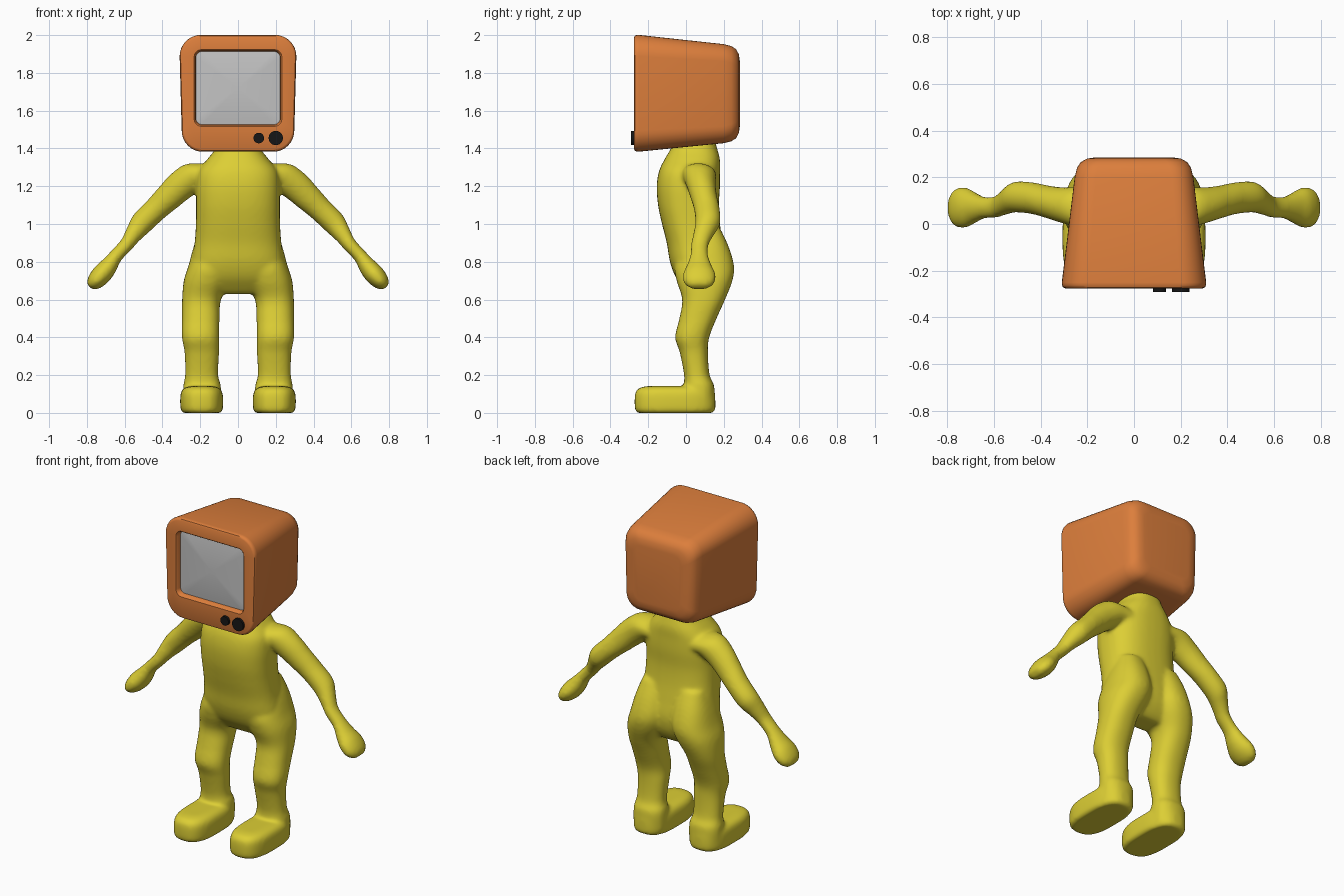
import bpy, bmesh
from math import sin, cos, pi, radians
from mathutils import Vector

cube = bpy.data.objects.get("Cube")
if cube:
    bpy.data.objects.remove(cube)


def material(name, rgb):
    m = bpy.data.materials.new(name)
    m.use_nodes = True
    color = (*rgb, 1)
    m.diffuse_color = color
    m.node_tree.nodes["Principled BSDF"].inputs["Base Color"].default_value = color
    return m


yellow = material("yellow", (0.72, 0.62, 0.035))
orange = material("orange", (0.72, 0.21, 0.045))
grey = material("screen grey", (0.55, 0.55, 0.55))
black = material("black", (0.008, 0.008, 0.008))


def loft(bm, rings, cap_start=True):
    """Bridge rings of equal point count, closing the ends."""
    loops = [[bm.verts.new(p) for p in ring] for ring in rings]
    n = len(loops[0])
    for a, b in zip(loops, loops[1:]):
        for i in range(n):
            j = (i + 1) % n
            bm.faces.new((a[i], a[j], b[j], b[i]))
    if cap_start:
        bm.faces.new(loops[0][::-1])
    bm.faces.new(loops[-1])


def refine(rows, steps=5):
    """Catmull-Rom interpolation of section parameters."""
    out = []
    for i in range(len(rows) - 1):
        p0, p3 = rows[max(i - 1, 0)], rows[min(i + 2, len(rows) - 1)]
        for k in range(steps):
            t = k / steps
            out.append([b + 0.5 * t * (c - a + t * (2*a - 5*b + 4*c - d + t * (3*(b - c) + d - a)))
                        for a, b, c, d in zip(p0, rows[i], rows[i + 1], p3)])
    return out + [list(rows[-1])]


def oval(center, u, v, power=2.0, n=40):
    """Superellipse ring spanned by the half-axes u and v."""
    def f(c):
        return abs(c) ** (2 / power) * (1 if c > 0 else -1)
    c, u, v = Vector(center), Vector(u), Vector(v)
    return [c + u * f(cos(2 * pi * i / n)) + v * f(sin(2 * pi * i / n)) for i in range(n)]


def box_sections(rows, side, power):
    """Horizontal sections given as z, x0, x1, y0, y1."""
    return [oval((side * (x0 + x1) / 2, (y0 + y1) / 2, z),
                 ((x1 - x0) / 2, 0, 0), (0, (y1 - y0) / 2, 0), power)
            for z, x0, x1, y0, y1 in rows]


def finish(name, bm, mats, angle):
    bmesh.ops.recalc_face_normals(bm, faces=bm.faces)
    mesh = bpy.data.meshes.new(name)
    bm.to_mesh(mesh)
    bm.free()
    ob = bpy.data.objects.new(name, mesh)
    bpy.context.collection.objects.link(ob)
    for m in mats:
        mesh.materials.append(m)
    smooth(ob, angle)
    return ob


def smooth(ob, angle):
    bpy.ops.object.select_all(action="DESELECT")
    ob.select_set(True)
    bpy.context.view_layer.objects.active = ob
    bpy.ops.object.shade_smooth_by_angle(angle=radians(angle))


# Body sections
torso = [(z, -w, w, y0, y1) for z, w, y0, y1 in (
    (1.48, .10, -.04, .14), (1.40, .12, -.08, .165), (1.34, .165, -.115, .18),
    (1.28, .21, -.143, .18), (1.2, .222, -.155, .18), (1.1, .222, -.148, .174),
    (1.0, .223, -.127, .18), (.9, .23, -.102, .195), (.8, .245, -.085, .21),
    (.72, .25, -.055, .20), (.66, .23, -.01, .17), (.63, .17, .02, .14))]
leg = [(.98, .05, .20, .03, .18), (.88, .03, .235, -.02, .226), (.78, .02, .262, -.06, .254),
       (.7, .04, .287, -.05, .246), (.6, .09, .296, -.02, .207), (.5, .098, .297, -.035, .162),
       (.4, .10, .297, -.057, .123), (.32, .10, .283, -.033, .116), (.2, .105, .28, -.01, .125),
       (.14, .09, .29, -.012, .15), (.03, .09, .29, -.01, .15)]
foot = [(0, .09, .293, -.255, .14), (.015, .08, .304, -.27, .155), (.08, .078, .306, -.272, .155),
        (.115, .085, .30, -.265, .15), (.135, .105, .28, -.24, .13), (.142, .13, .25, -.2, .1)]
# Arm: x, y, z, thickness, breadth
arm = [(.12, .06, 1.25, .10, .10), (.22, .07, 1.255, .086, .09), (.30, .08, 1.205, .081, .077),
       (.37, .095, 1.14, .073, .07), (.433, .11, 1.08, .065, .068), (.508, .115, 1.007, .062, .066),
       (.555, .092, .945, .048, .054), (.592, .073, .89, .038, .047), (.645, .07, .832, .037, .048),
       (.685, .07, .775, .048, .067), (.725, .07, .73, .053, .087), (.762, .07, .69, .043, .08),
       (.785, .07, .667, .022, .045)]

bm = bmesh.new()
loft(bm, box_sections(refine(torso), 1, 2.5))
for s in (1, -1):
    loft(bm, box_sections(refine(leg), s, 2.3))
    loft(bm, box_sections(refine(foot, 3), s, 2.8))
    loft(bm, [oval((s * x, y, z), (s * a * .707, 0, a * .707), (0, b, 0))
              for x, y, z, a, b in refine(arm)])
body = finish("body", bm, (yellow, orange), 180)

# Fuse the limbs into one soft skin
remesh = body.modifiers.new("fuse", "REMESH")
remesh.mode = "VOXEL"
remesh.voxel_size = 0.011
soften = body.modifiers.new("soften", "SMOOTH")
soften.factor = 0.5
soften.iterations = 9
for mod in ("fuse", "soften"):
    bpy.ops.object.modifier_apply(modifier=mod)

# Cut clean stripe borders, then colour between them
bm = bmesh.new()
bm.from_mesh(body.data)


def cut(co, no, region):
    faces = [f for f in bm.faces if region(f.calc_center_median())]
    edges = {e for f in faces for e in f.edges}
    verts = {v for f in faces for v in f.verts}
    bmesh.ops.bisect_plane(bm, geom=list(verts) + list(edges) + faces, dist=1e-5,
                           plane_co=co, plane_no=no)


ARM_X = 0.33
knee, waist_top, waist_low = (.34, .475), 1.015, .858
arm_bands = ((-.647, -.5), (-.301, -.187))
for z in (*knee, waist_top, waist_low):
    cut((0, 0, z), (0, 0, 1), lambda c: abs(c.x) < ARM_X)
cut((0, -.08, .785), (0, -.5, 1), lambda c: abs(c.x) < ARM_X and c.z > .7)
for s in (1, -1):
    for t in (t for band in arm_bands for t in band):
        cut((0, 0, -t), (s, 0, -1), lambda c: s * c.x > ARM_X)


def striped(c):
    if abs(c.x) > ARM_X:
        return any(a < abs(c.x) - c.z < b for a, b in arm_bands)
    low = min(waist_low, .785 + .5 * (c.y + .08))
    return knee[0] < c.z < knee[1] or low < c.z < waist_top


for f in bm.faces:
    f.material_index = int(striped(f.calc_center_median()))
bm.to_mesh(body.data)
bm.free()
body.data.materials.clear()
body.data.materials.append(yellow)
body.data.materials.append(orange)
smooth(body, 180)


def round_rect(y, cz, hx, hz, r, taper=1.0, k=8):
    """Upright rounded rectangle, narrowed toward its lower edge."""
    pts = []
    for q, (sx, sz) in enumerate(((1, 1), (-1, 1), (-1, -1), (1, -1))):
        for i in range(k + 1):
            a = (q + i / k) * pi / 2
            x = sx * (hx - r) + r * cos(a)
            z = sz * (hz - r) + r * sin(a)
            pts.append((x * (taper if sz < 0 else 1), y, cz + z))
    return pts


# Television head with a recessed screen opening
shell = [(-.24, 1.72, .222, .192, .03, 1), (-.268, 1.72, .226, .197, .034, 1),
         (-.275, 1.72, .232, .203, .038, 1)]
shell += [(y, 1.692, w, w, r, .965) for y, w, r in (
    (-.275, .295, .10), (-.271, .304, .11), (-.262, .308, .112), (-.25, .309, .113))]
shell += [(y, 1.69, w, w + .008, r, .97) for y, w, r in (
    (.2, .254, .09), (.24, .244, .09), (.265, .228, .085), (.28, .20, .075), (.285, .165, .06))]
bm = bmesh.new()
loft(bm, [round_rect(*row) for row in shell], cap_start=False)
finish("television_head", bm, (orange,), 40)

# Gently domed screen
bm = bmesh.new()
loft(bm, [round_rect(-.243 - .014 * (1 - f * f), 1.72, .224 * f, .194 * f, .03 * f)
          for f in (1, .85, .7, .5, .3, .1)], cap_start=False)
finish("screen", bm, (grey,), 40)

# Control knobs
for name, x, r in (("small_knob", .11, .028), ("large_knob", .2, .038)):
    bm = bmesh.new()
    loft(bm, [oval((x, y, 1.455), (r, 0, 0), (0, 0, r), n=24) for y in (-.26, -.29)])
    finish(name, bm, (black,), 30)
